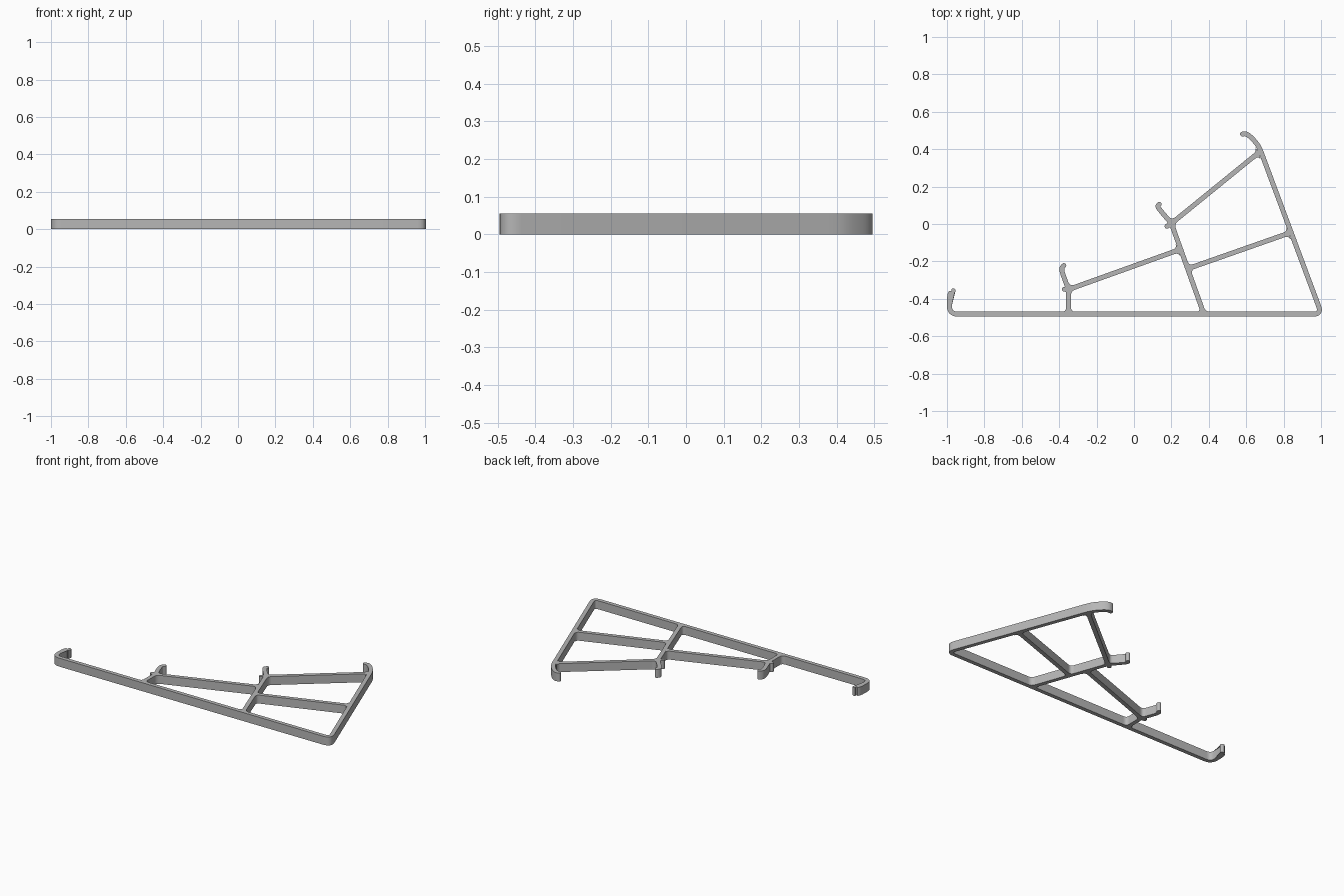
import bpy, bmesh, math
from mathutils import Vector

if "Cube" in bpy.data.objects:
    bpy.data.objects.remove(bpy.data.objects["Cube"], do_unlink=True)

WIDTH, HEIGHT = 0.026, 0.055
HALF = WIDTH / 2

grey = bpy.data.materials.new("plain grey")
grey.use_nodes = True
grey.diffuse_color = (0.47, 0.47, 0.47, 1)
grey.node_tree.nodes["Principled BSDF"].inputs["Base Color"].default_value = grey.diffuse_color


def prism(name, outlines):
    """Extrude flat outlines from the ground into one object."""
    bm = bmesh.new()
    for outline in outlines:
        base = bm.faces.new([bm.verts.new((p.x, p.y, 0)) for p in outline])
        top = bmesh.ops.extrude_face_region(bm, geom=[base], use_keep_orig=True)
        verts = [g for g in top["geom"] if isinstance(g, bmesh.types.BMVert)]
        bmesh.ops.translate(bm, verts=verts, vec=(0, 0, HEIGHT))
    bmesh.ops.recalc_face_normals(bm, faces=bm.faces)
    mesh = bpy.data.meshes.new(name)
    bm.to_mesh(mesh)
    bm.free()
    mesh.shade_smooth()
    mesh.set_sharp_from_angle(angle=math.radians(35))
    mesh.materials.append(grey)
    obj = bpy.data.objects.new(name, mesh)
    bpy.context.collection.objects.link(obj)
    return obj


def bend(a, corner, b, steps):
    """Points of a soft curve from a to b pulled towards corner."""
    ts = [i / steps for i in range(steps + 1)]
    return [a * (1 - t) ** 2 + corner * 2 * t * (1 - t) + b * t * t for t in ts]


def soften(points, reach):
    """Round the inner corners of a path."""
    path = [points[0]]
    for a, p, b in zip(points, points[1:], points[2:]):
        ra = min(reach, (a - p).length * 0.45)
        rb = min(reach, (b - p).length * 0.45)
        path += bend(p + (a - p).normalized() * ra, p,
                     p + (b - p).normalized() * rb, 6)
    return path + [points[-1]]


def cap(centre, direction):
    """Half circle around the end of a strip, from its right to its left."""
    start = math.atan2(direction.y, direction.x) - math.pi / 2
    return [centre + HALF * Vector((math.cos(start + math.pi * i / 8),
                                    math.sin(start + math.pi * i / 8)))
            for i in range(9)]


def strip(name, coords, reach=0.045, round_start=False, round_end=False):
    """Upright strip of constant width following a path."""
    path = soften([Vector(c) for c in coords], reach)
    left, right = [], []
    for i, p in enumerate(path):
        d_in = (p - path[max(i - 1, 0)]).normalized()
        d_out = (path[min(i + 1, len(path) - 1)] - p).normalized()
        along = (d_in + d_out).normalized()
        d = d_out if d_out.length else d_in
        side = Vector((-along.y, along.x)) * HALF / max(along.dot(d), 0.5)
        left.append(p + side)
        right.append(p - side)
    if round_end:
        right[-1:] = cap(path[-1], path[-1] - path[-2])
        left.pop()
    if round_start:
        left[:1] = list(reversed(cap(path[0], path[0] - path[1])))
        left = list(reversed(cap(path[0], path[0] - path[1])))[::-1] + left[9:]
        right.pop(0)
    return prism(name, [right + left[::-1]])


def gusset(point, angle_a, angle_b, size=0.024):
    """Concave fillet between two strips leaving a joint."""
    a, b = [Vector((math.cos(math.radians(g)), math.sin(math.radians(g))))
            for g in (angle_a, angle_b)]
    corner = Vector(point) + (a + b) * HALF / math.sin(a.angle(b))
    root = corner - (a + b) * HALF * 0.3
    return [root] + bend(corner + a * size, corner, corner + b * size, 6)


# Joints between the strips
post_foot, post_top = (-0.35, -0.482), (-0.35, -0.35)
strut_foot, strut_top = (0.374, -0.482), (0.2, 0.003)
strut_low, strut_mid = (0.287, -0.239), (0.247, -0.136)
side_mid, side_top = (0.837, -0.046), (0.674, 0.388)

# Outer frame with a hook at each end
strip("outer_frame", [(-0.967, -0.357), (-0.987, -0.373), (-0.987, -0.482),
                      (1.003, -0.482), (0.674, 0.4), (0.655, 0.432),
                      (0.622, 0.468), (0.598, 0.483), (0.58, 0.481)],
      round_start=True, round_end=True)

# Inner bars
strip("short_post", [post_foot, post_top])
strip("lower_rest", [post_top, strut_mid])
strip("middle_strut", [strut_foot, strut_top])
strip("cross_brace", [strut_low, side_mid])
strip("upper_rest", [strut_top, side_top])

# Inner hooks and the small nubs beside them
strip("lower_hook", [post_top, (-0.383, -0.262), (-0.387, -0.236), (-0.375, -0.222)],
      round_end=True)
strip("upper_hook", [strut_top, (0.136, 0.078), (0.126, 0.095), (0.135, 0.106)],
      round_end=True)
strip("lower_nub", [post_top, (-0.373, -0.349)], round_end=True)
strip("upper_nub", [strut_top, (0.177, -0.012)], round_end=True)

# Fillets at every joint
prism("joint_fillets", [gusset(*j) for j in (
    (post_foot, 0, 90), (post_foot, 90, 180),
    (strut_foot, 0, 110), (strut_foot, 110, 180),
    (strut_mid, 200, 110), (strut_mid, 200, 290),
    (strut_low, 20, 110), (strut_low, 20, 290),
    (side_mid, 200, 110), (side_mid, 200, 290),
    (side_top, 220, 290), (side_top, 220, 120),
    (strut_top, 40, 130), (strut_top, 40, 290),
    (post_top, 20, 110), (post_top, 20, 270))])
